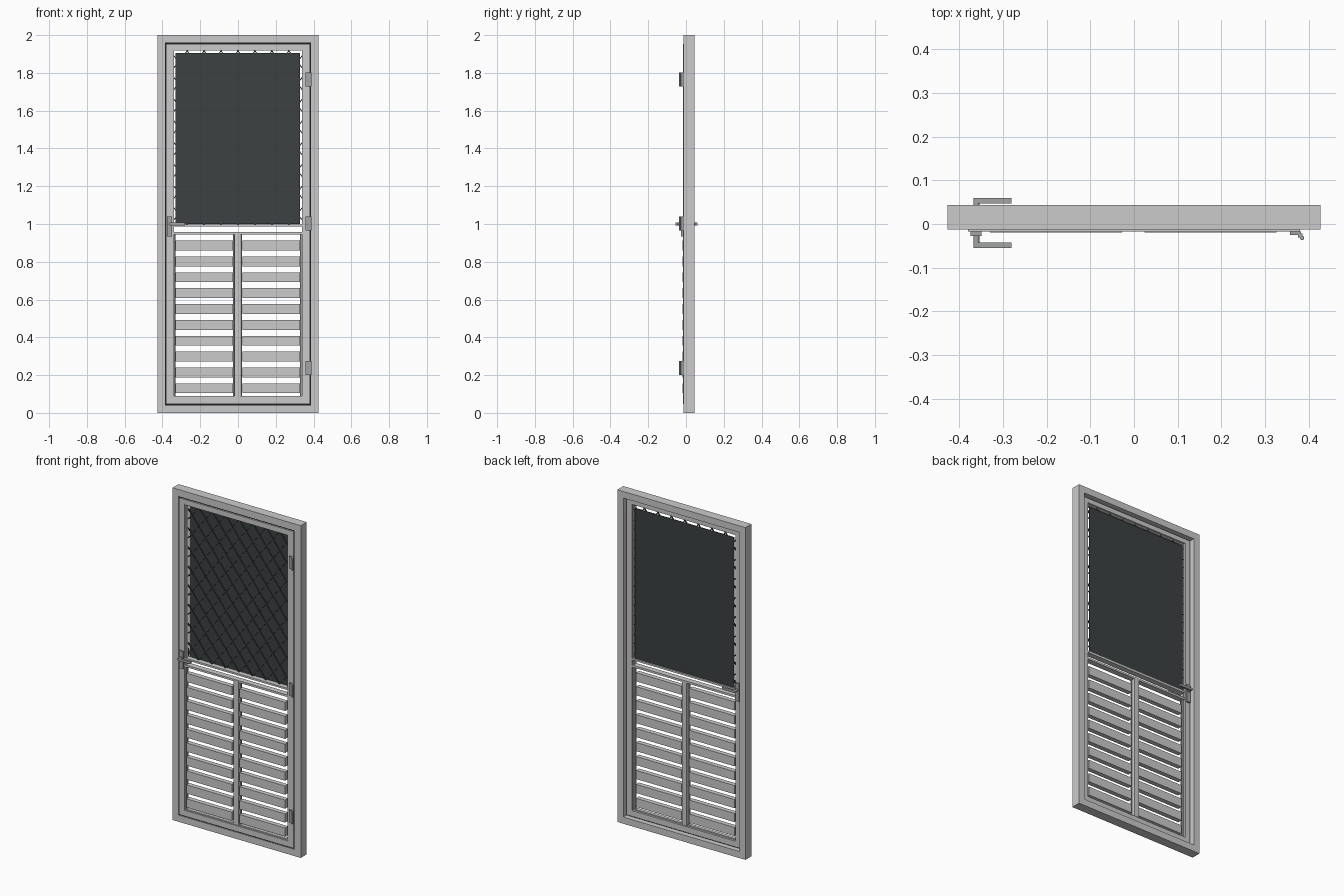
import bpy, bmesh, math
from mathutils import Matrix, Vector

if "Cube" in bpy.data.objects:
    bpy.data.objects.remove(bpy.data.objects["Cube"])


def material(name, rgb):
    m = bpy.data.materials.new(name)
    m.diffuse_color = (*rgb, 1)
    m.use_nodes = True
    m.node_tree.nodes["Principled BSDF"].inputs["Base Color"].default_value = m.diffuse_color
    return m


DARK = material("dark_mesh", (0.045, 0.052, 0.054))
BLACK = material("black_rubber", (0.015, 0.015, 0.015))
METAL = material("grey_metal", (0.36, 0.37, 0.37))


def finish(name, bm, mat=None):
    bmesh.ops.recalc_face_normals(bm, faces=bm.faces)
    me = bpy.data.meshes.new(name)
    bm.to_mesh(me)
    bm.free()
    ob = bpy.data.objects.new(name, me)
    bpy.context.collection.objects.link(ob)
    if mat:
        me.materials.append(mat)
    return ob


def add_box(bm, x0, x1, y0, y1, z0, z1):
    c = Vector(((x0 + x1) / 2, (y0 + y1) / 2, (z0 + z1) / 2))
    m = Matrix.Translation(c) @ Matrix.Diagonal((x1 - x0, y1 - y0, z1 - z0, 1))
    bmesh.ops.create_cube(bm, size=1, matrix=m)


def box(name, *dims, mat=None):
    bm = bmesh.new()
    add_box(bm, *dims)
    return finish(name, bm, mat)


def ring(name, outer, inner, y0, y1, mat=None):
    """Mitred rectangular frame; outer and inner are (half width, z0, z1)."""
    bm = bmesh.new()
    loops = []
    for (w, a, b), y in ((outer, y0), (inner, y0), (inner, y1), (outer, y1)):
        loops.append([bm.verts.new((x, y, z))
                      for x, z in ((-w, a), (w, a), (w, b), (-w, b))])
    for i in range(4):
        p, q = loops[i], loops[(i + 1) % 4]
        for k in range(4):
            n = (k + 1) % 4
            bm.faces.new((p[k], p[n], q[n], q[k]))
    return finish(name, bm, mat)


def cylinder(name, loc, r, length, axis, mat):
    bm = bmesh.new()
    rot = {'X': Matrix.Rotation(math.pi / 2, 4, 'Y'),
           'Y': Matrix.Rotation(math.pi / 2, 4, 'X'), 'Z': Matrix()}[axis]
    bmesh.ops.create_cone(bm, cap_ends=True, segments=16, radius1=r, radius2=r,
                          depth=length, matrix=Matrix.Translation(loc) @ rot)
    return finish(name, bm, mat)


# Fixed outer frame, gasket and moving door leaf
ring("outer_frame", (0.427, 0, 2), (0.387, 0.04, 1.96), -0.013, 0.044)
ring("gasket", (0.388, 0.039, 1.961), (0.378, 0.049, 1.951), -0.008, 0.012, BLACK)
ring("door_leaf", (0.38, 0.047, 1.953), (0.345, 0.082, 1.925), -0.017, 0.022)
ring("inner_bead", (0.346, 0.081, 1.926), (0.338, 0.089, 1.918), -0.011, 0.010)

# Pair of thin middle rails and the lower mullion
box("middle_rail_top", -0.345, 0.345, -0.014, 0.02, 0.987, 0.998)
box("middle_rail_bottom", -0.345, 0.345, -0.014, 0.02, 0.945, 0.957)
box("mullion", -0.018, 0.014, -0.015, 0.02, 0.085, 0.95)

# Two columns of louvre slats
for side, x0, x1 in (("left", -0.33, -0.027), ("right", 0.024, 0.327)):
    bm = bmesh.new()
    for i in range(10):
        zc = 0.13 + i * 0.084
        add_box(bm, x0, x1, -0.019, 0.009, zc - 0.026, zc + 0.026)
    finish("slats_" + side, bm)
for x in (-0.335, -0.0225, 0.019, 0.332):
    cylinder("slat_pivot_rod", (x, 0.0, 0.515), 0.003, 0.86, 'Z', None)

# Dark insect screen
box("screen_panel", -0.33, 0.328, 0.012, 0.016, 1.0, 1.905, mat=DARK)

# Diamond lattice, each wire clipped to the upper opening
bm = bmesh.new()
W, ZL, ZH, STEP, SLOPE = 0.341, 0.996, 1.921, 0.115, 1.28
for sgn in (1, -1):
    for k in range(-6, 16):
        zc = ZL + k * STEP
        xa, xb = sorted(((ZL - zc) / SLOPE * sgn, (ZH - zc) / SLOPE * sgn))
        xa, xb = max(xa, -W), min(xb, W)
        if xb - xa < 0.01:
            continue
        a = Vector((xa, 0.009, zc + sgn * SLOPE * xa))
        b = Vector((xb, 0.009, zc + sgn * SLOPE * xb))
        m = (Matrix.Translation((a + b) / 2)
             @ Matrix.Rotation(-sgn * math.atan(SLOPE), 4, 'Y')
             @ Matrix.Diagonal(((b - a).length, 0.006, 0.005, 1)))
        bmesh.ops.create_cube(bm, size=1, matrix=m)
finish("lattice", bm, DARK)

# Three hinges: plate, arm and knuckle
for z in (0.238, 1.002, 1.765):
    box("hinge_plate", 0.357, 0.383, -0.025, -0.017, z - 0.037, z + 0.037, mat=METAL)
    box("hinge_arm", 0.376, 0.386, -0.031, -0.022, z - 0.037, z + 0.037, mat=METAL)
    k = cylinder("hinge_knuckle", (0.385, -0.032, z), 0.005, 0.074, 'Z', METAL)

# Handles on both faces: plate, stem and lever
for name, face, d in (("front", -0.017, -1), ("back", 0.022, 1)):
    def span(p, q):
        return sorted((face + d * p, face + d * q))
    box(name + "_handle_plate", -0.375, -0.349, *span(-0.001, 0.010), 0.933, 1.04, mat=METAL)
    cylinder(name + "_handle_stem", (-0.361, face + d * 0.022, 1.0), 0.007, 0.032, 'Y', METAL)
    box(name + "_handle_lever", -0.36, -0.281, *span(0.025, 0.038), 0.993, 1.007, mat=METAL)

for ob in bpy.data.objects:
    if "knuckle" in ob.name or "stem" in ob.name or "rod" in ob.name:
        bpy.context.view_layer.objects.active = ob
        bpy.ops.object.select_all(action='DESELECT')
        ob.select_set(True)
        bpy.ops.object.shade_smooth_by_angle(angle=math.radians(40))
